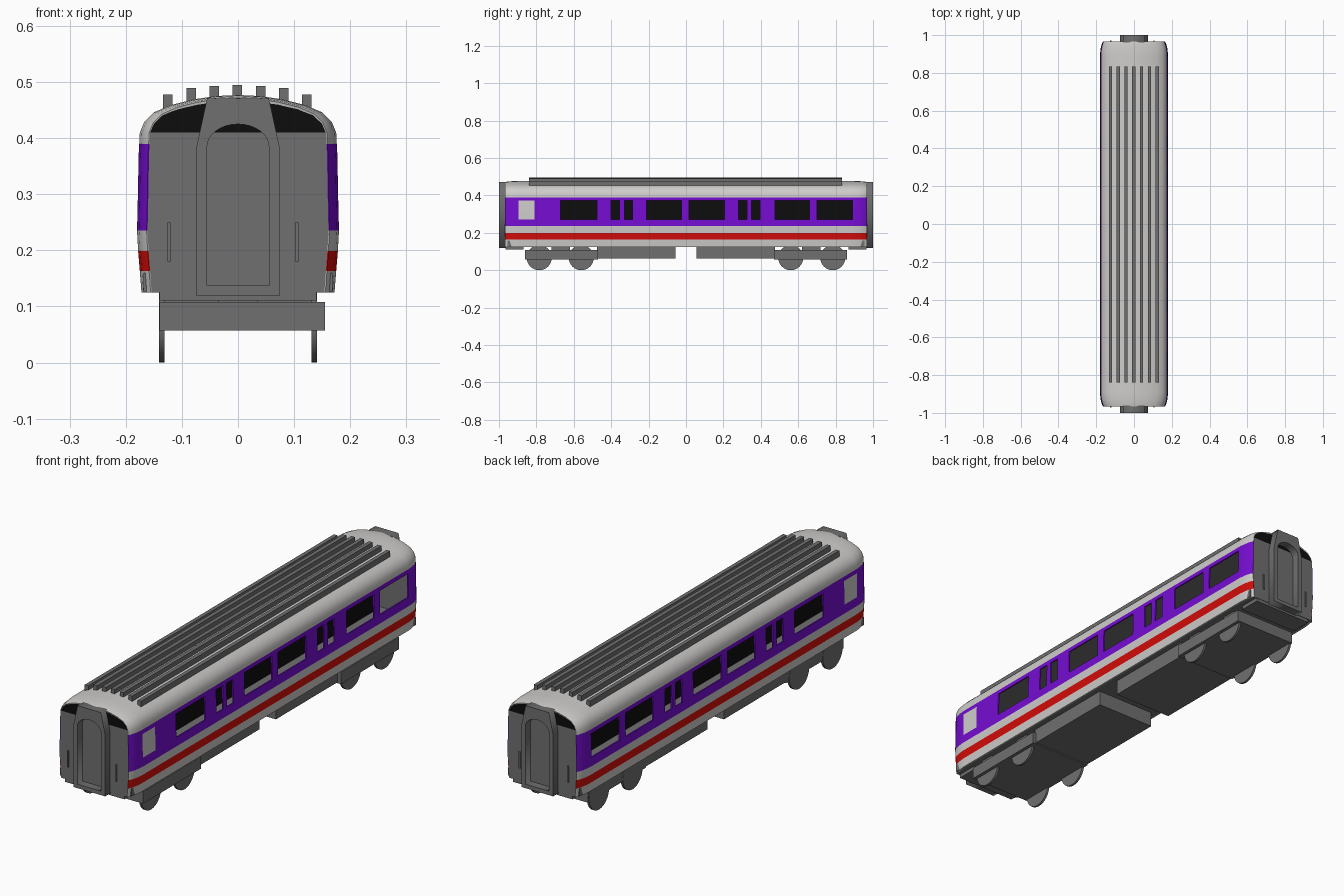
import bpy, bmesh, math
from mathutils import Matrix

if "Cube" in bpy.data.objects:
    bpy.data.objects.remove(bpy.data.objects["Cube"])


def material(name, rgb):
    m = bpy.data.materials.new(name)
    m.diffuse_color = (*rgb, 1)
    m.use_nodes = True
    m.node_tree.nodes["Principled BSDF"].inputs["Base Color"].default_value = m.diffuse_color
    return m


WHITE = material("off_white", (0.62, 0.61, 0.60))
PURPLE = material("purple", (0.18, 0.004, 0.64))
RED = material("red", (0.66, 0.004, 0.003))
GREY = material("grey", (0.16, 0.16, 0.16))
BLACK = material("black", (0.004, 0.004, 0.004))


def add_mesh(name, bm, *mats):
    me = bpy.data.meshes.new(name)
    bm.to_mesh(me)
    bm.free()
    for m in mats:
        me.materials.append(m)
    ob = bpy.data.objects.new(name, me)
    bpy.context.collection.objects.link(ob)
    return ob


def select(ob):
    bpy.ops.object.select_all(action='DESELECT')
    ob.select_set(True)
    bpy.context.view_layer.objects.active = ob


def box(name, x, y, z, mat):
    bm = bmesh.new()
    bmesh.ops.create_cube(bm, size=1)
    for v in bm.verts:
        v.co = [lo + (hi - lo) * (c + 0.5) for c, (lo, hi) in zip(v.co, (x, y, z))]
    return add_mesh(name, bm, mat)


def prism(name, loops, y0, y1, mat):
    """Extrude closed (x, z) outlines along y; later loops are holes."""
    cu = bpy.data.curves.new(name, 'CURVE')
    cu.dimensions, cu.fill_mode, cu.extrude = '2D', 'BOTH', abs(y1 - y0) / 2
    for pts in loops:
        sp = cu.splines.new('POLY')
        sp.points.add(len(pts) - 1)
        for p, (x, z) in zip(sp.points, pts):
            p.co = (x, z, 0, 1)
        sp.use_cyclic_u = True
    cu.materials.append(mat)
    ob = bpy.data.objects.new(name, cu)
    bpy.context.collection.objects.link(ob)
    ob.rotation_euler.x = math.pi / 2
    ob.location.y = (y0 + y1) / 2
    select(ob)
    bpy.ops.object.convert(target='MESH')


# Half cross-section of the body, bottom edge to roof centre
HALF = [(0.172, 0.125), (0.175, 0.163), (0.178, 0.199), (0.180, 0.235),
        (0.179, 0.272), (0.177, 0.372), (0.176, 0.39), (0.175, 0.41),
        (0.167, 0.429), (0.150, 0.446), (0.120, 0.459), (0.080, 0.469),
        (0.040, 0.475), (0, 0.477)]


def section(k):
    half = [(x * k, z if z <= 0.41 else 0.41 + (z - 0.41) * (k * 0.9 + 0.1)) for x, z in HALF]
    return half + [(-x, z) for x, z in half[-2::-1]]


# Body shell: lofted sections, with window openings left out
WINDOWS = [(-0.67, -0.475), (-0.40, -0.355), (-0.33, -0.285), (-0.21, -0.025),
           (0.015, 0.205), (0.28, 0.325), (0.35, 0.395), (0.475, 0.66), (0.70, 0.89)]
PANEL = (-0.895, -0.81)
ENDS = {0.967: 0.905, 0.955: 0.945, 0.93: 0.98, 0.90: 1.0}
stations = {s * y: k for y, k in ENDS.items() for s in (-1, 1)}
for pair in WINDOWS + [PANEL]:
    stations.update({y: 1.0 for y in pair})
ys = sorted(stations)

bm = bmesh.new()
rows = [[bm.verts.new((x, y, z)) for x, z in section(stations[y])] for y in ys]
for j in range(len(ys) - 1):
    ym = (ys[j] + ys[j + 1]) / 2
    for i in range(len(rows[0]) - 1):
        zm = (rows[j][i].co.z + rows[j][i + 1].co.z) / 2
        at_window = 0.272 < zm < 0.372
        if at_window and any(a < ym < b for a, b in WINDOWS):
            continue
        f = bm.faces.new((rows[j][i], rows[j + 1][i], rows[j + 1][i + 1], rows[j][i + 1]))
        if 0.163 < zm < 0.199:
            f.material_index = 2
        elif 0.235 < zm < 0.39 and not (at_window and PANEL[0] < ym < PANEL[1]):
            f.material_index = 1
        f.smooth = True
bm.normal_update()
side = next(f for f in bm.faces if f.calc_center_median().x > 0.17)
if side.normal.x < 0:
    bmesh.ops.reverse_faces(bm, faces=bm.faces[:])
body = add_mesh("body_shell", bm, WHITE, PURPLE, RED)
sol = body.modifiers.new("wall", 'SOLIDIFY')
sol.thickness, sol.offset = 0.006, -1
select(body)
bpy.ops.object.modifier_apply(modifier="wall")
bpy.ops.object.shade_smooth_by_angle(angle=math.radians(35))

# Interior seen through the windows
box("floor", (-0.168, 0.168), (-0.955, 0.955), (0.127, 0.16), GREY)
box("ceiling", (-0.168, 0.168), (-0.94, 0.94), (0.395, 0.402), GREY)
box("dark_interior", (-0.004, 0.004), (-0.95, 0.95), (0.16, 0.395), BLACK)

# Ends: wall, dark upper panel, gangway frame and handrails
end = section(0.9)
lower = [p for p in end if p[1] <= 0.411]
upper = [p for p in end if p[1] >= 0.409]
gangway = [(-0.075, 0.12), (0.075, 0.12), (0.075, 0.38), (0.055, 0.471), (-0.055, 0.471), (-0.075, 0.38)]
arch = [(0.055 * math.cos(a), 0.385 + 0.04 * math.sin(a))
        for a in (math.pi * i / 16 for i in range(17))]
doorway = [(-0.055, 0.137), (0.055, 0.137)] + arch
for s, label in ((-1, "front"), (1, "back")):
    prism(label + "_end_wall", [lower], s * 0.957, s * 0.966, GREY)
    prism(label + "_upper_panel", [upper], s * 0.957, s * 0.966, BLACK)
    prism(label + "_gangway", [gangway, doorway], s * 0.96, s * 1.0, GREY)
    yr = sorted((s * 0.87, s * 0.964))
    box(label + "_end_beam", (-0.14, 0.14), yr, (0.111, 0.13), GREY)
    for x in (-0.123, 0.105):
        box(label + "_handrail", (x - 0.003, x + 0.003), sorted((s * 0.96, s * 0.971)), (0.18, 0.25), GREY)

# Roof ribs
for i in range(-3, 4):
    x = i * 0.0413 - 0.001
    top = (0.495, 0.493, 0.489, 0.478)[abs(i)]
    box("roof_rib", (x - 0.0085, x + 0.0085), (-0.84, 0.835), (top - 0.03, top), GREY)

# Underfloor equipment, bogies and wheels
for s in (-1, 1):
    box("underfloor_box", (-0.14, 0.14), sorted((s * 0.055, s * 0.475)), (0.062, 0.13), GREY)
    box("bogie_frame", (-0.14, 0.155), sorted((s * 0.47, s * 0.86)), (0.057, 0.108), GREY)
    box("bogie_pivot", (-0.035, 0.035), sorted((s * 0.62, s * 0.72)), (0.10, 0.13), GREY)
    for y in (0.56, 0.785):
        for x in (-0.136, 0.136):
            bm = bmesh.new()
            bmesh.ops.create_cone(bm, cap_ends=True, segments=32, radius1=0.067, radius2=0.067,
                                  depth=0.01, matrix=Matrix.Translation((x, s * y, 0.067))
                                  @ Matrix.Rotation(math.pi / 2, 4, 'Y'))
            select(add_mesh("wheel", bm, GREY))
            bpy.ops.object.shade_smooth_by_angle(angle=math.radians(35))
